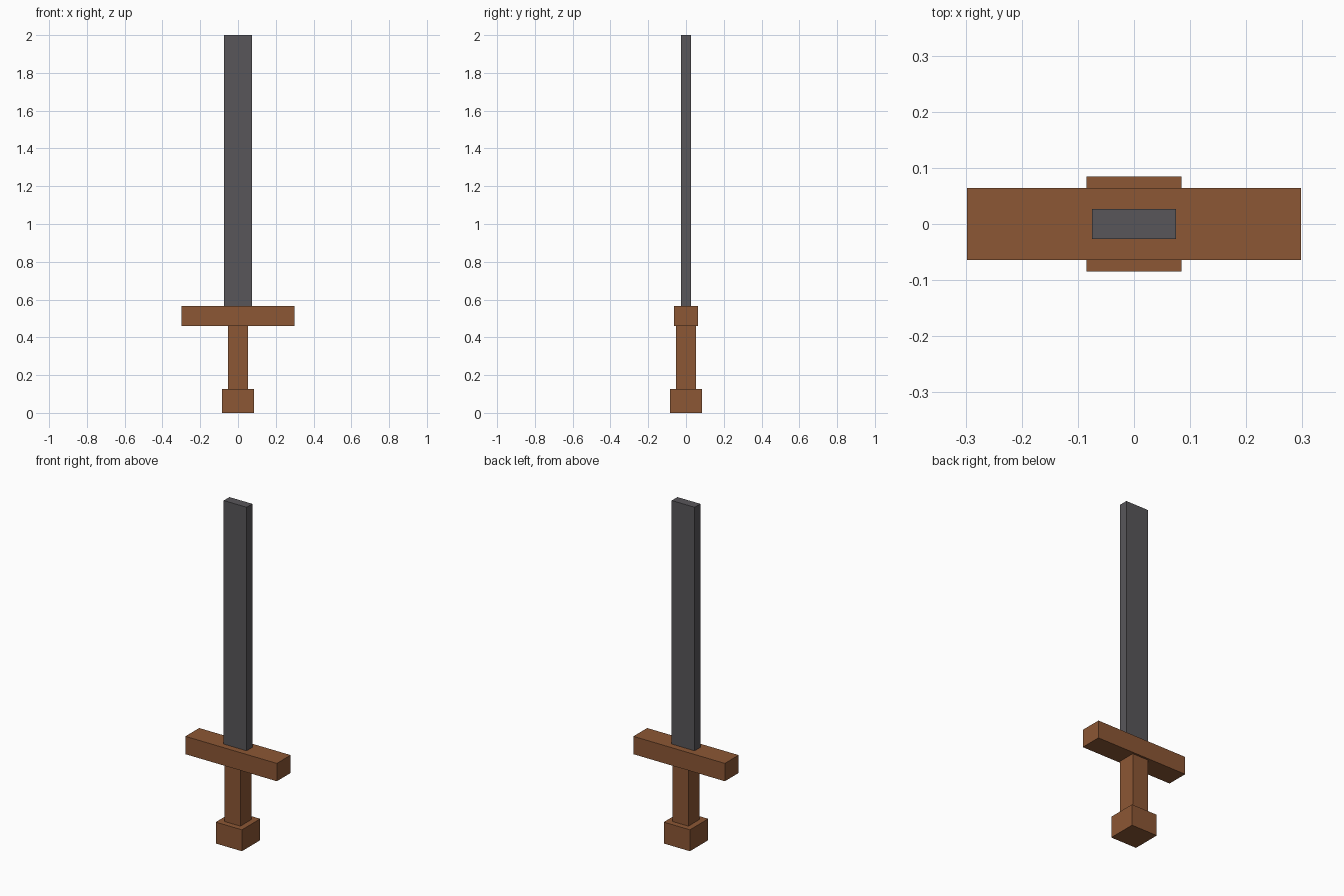
import bpy

if "Cube" in bpy.data.objects:
    bpy.data.objects.remove(bpy.data.objects["Cube"])


def material(name, rgb):
    m = bpy.data.materials.new(name)
    m.diffuse_color = (*rgb, 1.0)
    m.use_nodes = True
    m.node_tree.nodes["Principled BSDF"].inputs["Base Color"].default_value = m.diffuse_color
    return m


wood = material("brown wood", (0.262, 0.095, 0.035))
steel = material("dark steel", (0.098, 0.094, 0.102))


def box(name, width, depth, z0, z1, mat):
    """Centred box between two heights."""
    bpy.ops.mesh.primitive_cube_add(size=1, location=(0, 0, (z0 + z1) / 2))
    ob = bpy.context.object
    ob.name = name
    ob.scale = (width, depth, z1 - z0)
    bpy.ops.object.transform_apply(location=False, rotation=False, scale=True)
    ob.data.materials.append(mat)
    return ob


# Hilt, from the bottom up
box("pommel", 0.17, 0.17, 0.0, 0.126, wood)
box("grip", 0.104, 0.104, 0.126, 0.461, wood)
box("crossguard", 0.596, 0.128, 0.461, 0.566, wood)

# Flat square-ended blade
box("blade", 0.149, 0.053, 0.566, 2.0, steel)
